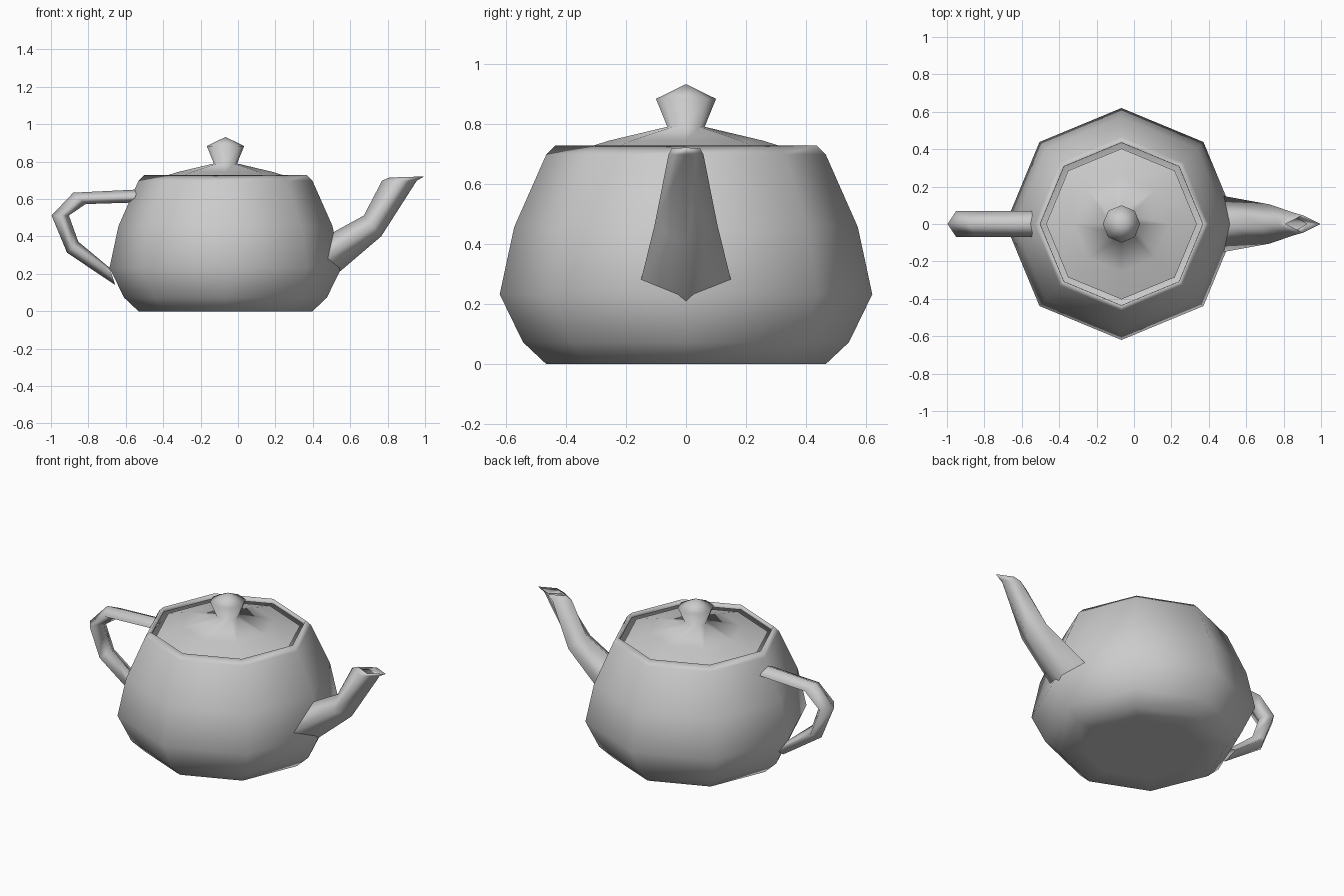
import bpy, bmesh, math

if "Cube" in bpy.data.objects:
    bpy.data.objects.remove(bpy.data.objects["Cube"])

CX = -0.067   # axis of the pot body


def skin(name, rings):
    """Join closed rings of points into a smooth-shaded surface."""
    bm = bmesh.new()
    rows = [[bm.verts.new(p) for p in ring] for ring in rings]
    n = len(rows[0])
    for a, b in zip(rows, rows[1:]):
        for j in range(n):
            k = (j + 1) % n
            bm.faces.new((a[j], a[k], b[k], b[j]))
    bmesh.ops.remove_doubles(bm, verts=bm.verts, dist=1e-5)
    for f in bm.faces:
        f.smooth = True
    mesh = bpy.data.meshes.new(name)
    bm.to_mesh(mesh)
    bm.free()
    obj = bpy.data.objects.new(name, mesh)
    bpy.context.collection.objects.link(obj)
    return obj


def lathe(name, profile, sides=8):
    """Revolve (radius, z) points about the pot axis."""
    step = 2 * math.pi / sides
    return skin(name, [[(CX + r * math.cos(j * step), r * math.sin(j * step), z)
                        for j in range(sides)] for r, z in profile])


def tube(name, sections):
    """Diamond-section tube from (inner x, z, outer x, z, half width)."""
    rings = []
    for xi, zi, xo, zo, w in sections:
        xm, zm = (xi + xo) / 2, (zi + zo) / 2
        rings.append([(xi, 0, zi), (xm, -w, zm), (xo, 0, zo), (xm, w, zm)])
    return skin(name, rings)


# Body with flat base and rolled rim
lathe("pot_body", [(0, 0), (0.33, 0), (0.465, 0), (0.5425, 0.073), (0.62, 0.2325),
                   (0.572, 0.456), (0.465, 0.698), (0.435, 0.728), (0.434, 0.698)])

# Lid with knob, sitting just inside the rim
lathe("lid", [(0.403, 0.698), (0.256, 0.744), (0.062, 0.79), (0.10, 0.883), (0, 0.932)])

# Handle loop
tube("handle", [(-0.563, 0.581, -0.532, 0.651, 0.07),
                (-0.815, 0.573, -0.881, 0.634, 0.07),
                (-0.904, 0.512, -0.997, 0.512, 0.07),
                (-0.854, 0.372, -0.914, 0.313, 0.07),
                (-0.687, 0.233, -0.656, 0.140, 0.07)])

# Spout with a lip that folds inward
tube("spout", [(0.460, 0.395, 0.460, 0.140, 0.153),
               (0.673, 0.512, 0.766, 0.401, 0.106),
               (0.770, 0.698, 0.956, 0.698, 0.058),
               (0.809, 0.715, 0.996, 0.721, 0.047),
               (0.801, 0.698, 0.925, 0.698, 0.035)])
